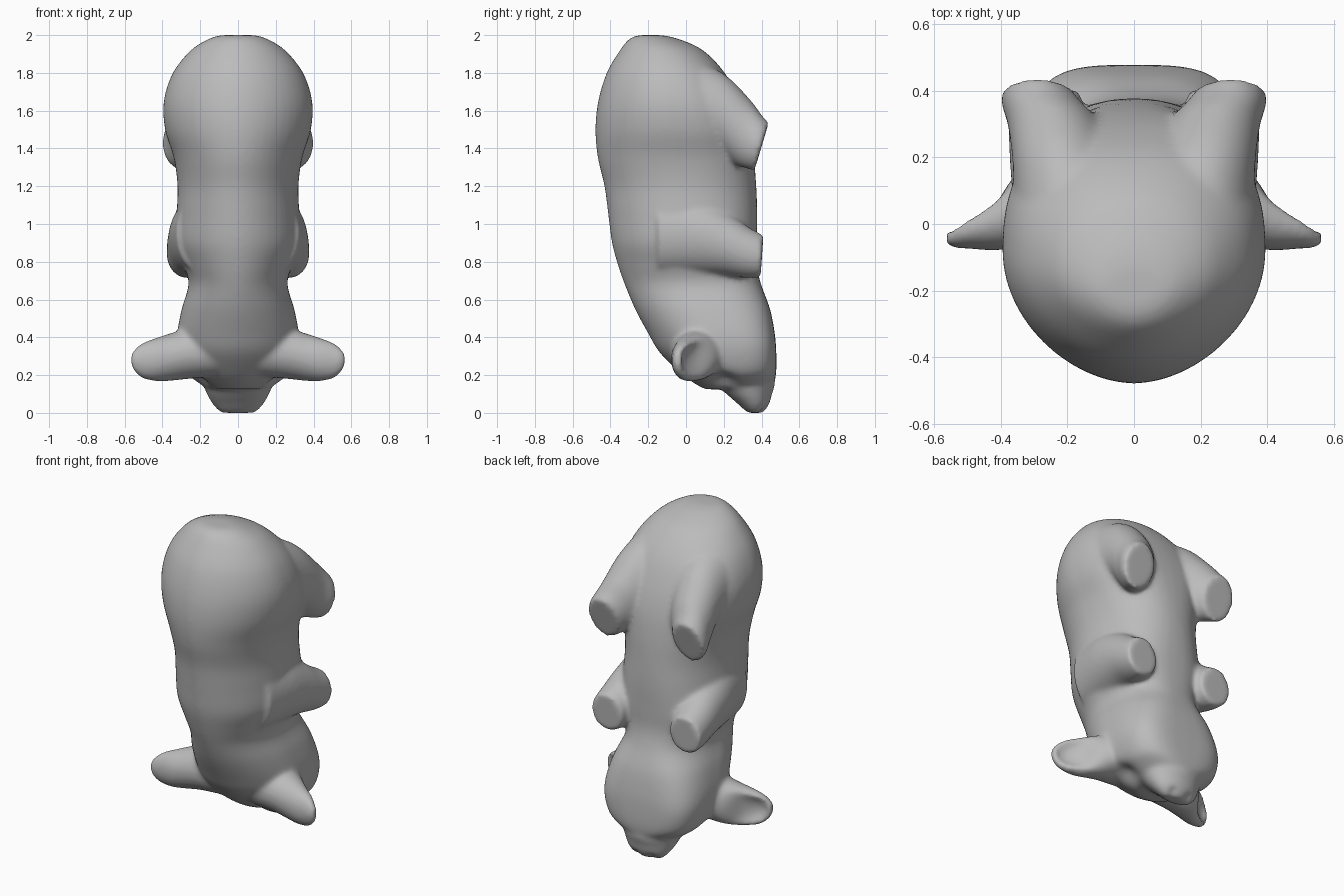
import bpy, bmesh, math
from mathutils import Vector

if "Cube" in bpy.data.objects:
    bpy.data.objects.remove(bpy.data.objects["Cube"], do_unlink=True)

skin = bpy.data.materials.new("grey_skin")
skin.use_nodes = True
GREY = (0.5, 0.5, 0.5, 1.0)
skin.diffuse_color = GREY
skin.node_tree.nodes["Principled BSDF"].inputs["Base Color"].default_value = GREY

SIDES = 48
bm = bmesh.new()


def smooth_rows(rows, steps=5):
    """Catmull-Rom interpolation through rows of section values."""
    out = []
    for i in range(len(rows) - 1):
        a, b = rows[max(i - 1, 0)], rows[i]
        c, d = rows[i + 1], rows[min(i + 2, len(rows) - 1)]
        for k in range(steps):
            t = k / steps
            out.append([0.5 * (2 * q + (r - p) * t + (2 * p - 5 * q + 4 * r - s) * t * t
                               + (3 * q - p - 3 * r + s) * t ** 3)
                        for p, q, r, s in zip(a, b, c, d)])
    return out + [list(rows[-1])]


def loft(rows, point):
    """Skin closed rings; point(row, cos, sin) places one ring vertex."""
    rings = []
    for row in smooth_rows(rows):
        angles = [math.tau * k / SIDES for k in range(SIDES)]
        rings.append([bm.verts.new(point(row, math.cos(a), math.sin(a))) for a in angles])
    for lo, hi in zip(rings, rings[1:]):
        for k in range(SIDES):
            n = (k + 1) % SIDES
            bm.faces.new((lo[k], lo[n], hi[n], hi[k]))
    bm.faces.new(rings[0][::-1])
    bm.faces.new(rings[-1])


def soft(v, power):
    return math.copysign(abs(v) ** power, v)


# Torso and head: height, front y, back y, half width, squareness power of the belly side
torso = [(2.0, -.25, -.13, .09, 1), (1.98, -.30, -.04, .155, 1), (1.92, -.35, .09, .25, .95),
         (1.8, -.42, .205, .345, .85), (1.65, -.465, .285, .393, .8), (1.5, -.48, .335, .386, .8),
         (1.35, -.467, .36, .34, .85), (1.2, -.432, .372, .32, .9), (1.05, -.412, .378, .325, .87),
         (.9, -.392, .375, .326, .8), (.78, -.36, .375, .285, .78), (.68, -.325, .398, .262, .78),
         (.55, -.27, .445, .298, .65), (.42, -.20, .47, .322, .57), (.32, -.14, .478, .318, .55),
         (.22, -.04, .478, .285, .65), (.165, .03, .468, .225, .85), (.125, .10, .44, .16, 1)]


def torso_point(r, c, s):
    power = r[4] if s > 0 else 1.06
    return (r[3] * soft(c, power), (r[1] + r[2]) / 2 + (r[2] - r[1]) / 2 * soft(s, power), r[0])


loft(torso, torso_point)

# Snout: height, centre y, half width, half depth
snout = [(.32, .27, .21, .18), (.16, .315, .185, .155), (.1, .335, .165, .12),
         (.05, .357, .138, .085), (.015, .365, .108, .055), (0, .367, .085, .035)]
loft(snout, lambda r, c, s: (r[2] * c, r[1] + r[3] * s, r[0]))

# Legs: x, y, z, half width, half height, tilt of the section
hind_leg = [(.17, 0, 1.64, .19, .25, 0), (.205, .18, 1.59, .16, .205, .1),
            (.243, .3, 1.485, .137, .17, .25), (.278, .36, 1.435, .12, .14, .3),
            (.293, .40, 1.41, .104, .128, .3)]
fore_leg = [(.17, -.15, .95, .155, .22, 0), (.187, .05, .94, .174, .215, 0),
            (.222, .2, .90, .152, .172, .05), (.257, .32, .85, .121, .135, .07),
            (.27, .402, .827, .104, .114, .07)]

# Ears: x, y, z, half thickness, half height, hollow
ear = [(.12, .07, .33, .15, .14, 0), (.26, .065, .315, .14, .135, 0), (.36, .042, .295, .118, .126, .3),
       (.43, .012, .283, .092, .116, 1.6), (.50, -.014, .277, .06, .097, 2.4),
       (.54, -.032, .277, .04, .07, 1.8), (.564, -.042, .281, .022, .038, 0)]


def ear_point(r, c, s, side):
    dent = r[5] * r[3] * max(0, s - .55)
    return (side * r[0], r[1] + r[3] * s - dent, r[2] + r[4] * c)


for side in (1, -1):
    for leg in (hind_leg, fore_leg):
        loft(leg, lambda r, c, s: (side * (r[0] + r[3] * c), r[1] + r[5] * r[4] * s, r[2] + r[4] * s))
    loft(ear, lambda r, c, s: ear_point(r, c, s, side))

bmesh.ops.recalc_face_normals(bm, faces=bm.faces)
mesh = bpy.data.meshes.new("pig_body")
bm.to_mesh(mesh)
bm.free()
pig = bpy.data.objects.new("pig_body", mesh)
bpy.context.collection.objects.link(pig)
bpy.context.view_layer.objects.active = pig
pig.select_set(True)

# Fuse the parts into one soft skin
fuse = pig.modifiers.new("fuse", 'REMESH')
fuse.mode = 'VOXEL'
fuse.voxel_size = 0.012
relax = pig.modifiers.new("relax", 'SMOOTH')
relax.factor = 0.5
relax.iterations = 16
for name in ("fuse", "relax"):
    bpy.ops.object.modifier_apply(modifier=name)

# Pressed-in details: centre, push, radius
dents = []
for x in (-1, 1):
    dents.append(((x * .21, .19, .17), (-x * .015, .01, .03), .07))    # eye sockets
    dents.append(((x * .05, .40, .03), (0, -.008, .014), .025))        # nostrils
for v in pig.data.vertices:
    p = v.co.copy()
    for centre, push, radius in dents:
        v.co += Vector(push) * math.exp(-((p - Vector(centre)).length / radius) ** 2)

# Set the snout on the ground
low = min(v.co.z for v in pig.data.vertices)
for v in pig.data.vertices:
    v.co.z -= low

pig.data.materials.clear()
pig.data.materials.append(skin)
bpy.ops.object.shade_smooth()
